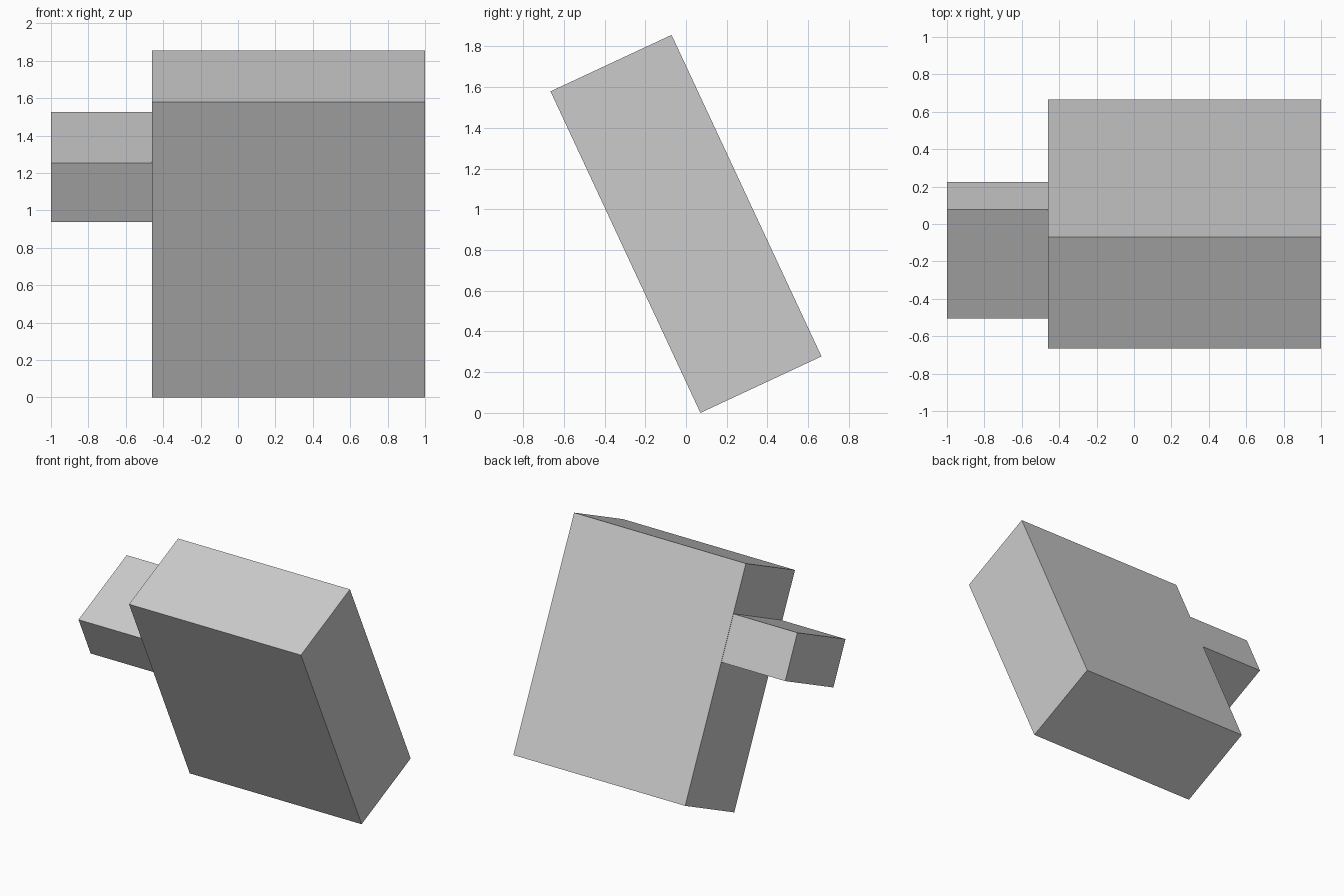
import bpy
from math import radians
from mathutils import Matrix, Vector

default = bpy.data.objects.get("Cube")
if default:
    bpy.data.objects.remove(default, do_unlink=True)

grey = bpy.data.materials.new("light grey")
grey.use_nodes = True
colour = (0.6, 0.6, 0.6, 1)
grey.diffuse_color = colour
grey.node_tree.nodes["Principled BSDF"].inputs["Base Color"].default_value = colour

TILT = Matrix.Rotation(radians(25), 4, "X")


def tilted_box(name, size, centre):
    """Box leaning towards the front."""
    bpy.ops.mesh.primitive_cube_add(size=1)
    box = bpy.context.object
    box.name = name
    box.data.transform(Matrix.Translation(centre) @ TILT @ Matrix.Diagonal((*size, 1)))
    box.data.materials.append(grey)
    return box


# Leaning main slab
tilted_box("main_block", (1.459, 0.656, 1.742), Vector((0.2705, 0, 0.928)))

# Short arm on the right side, its inner end touching the slab
tilted_box("side_arm", (0.541, 0.644, 0.348), Vector((-0.7295, -0.14, 1.233)))
